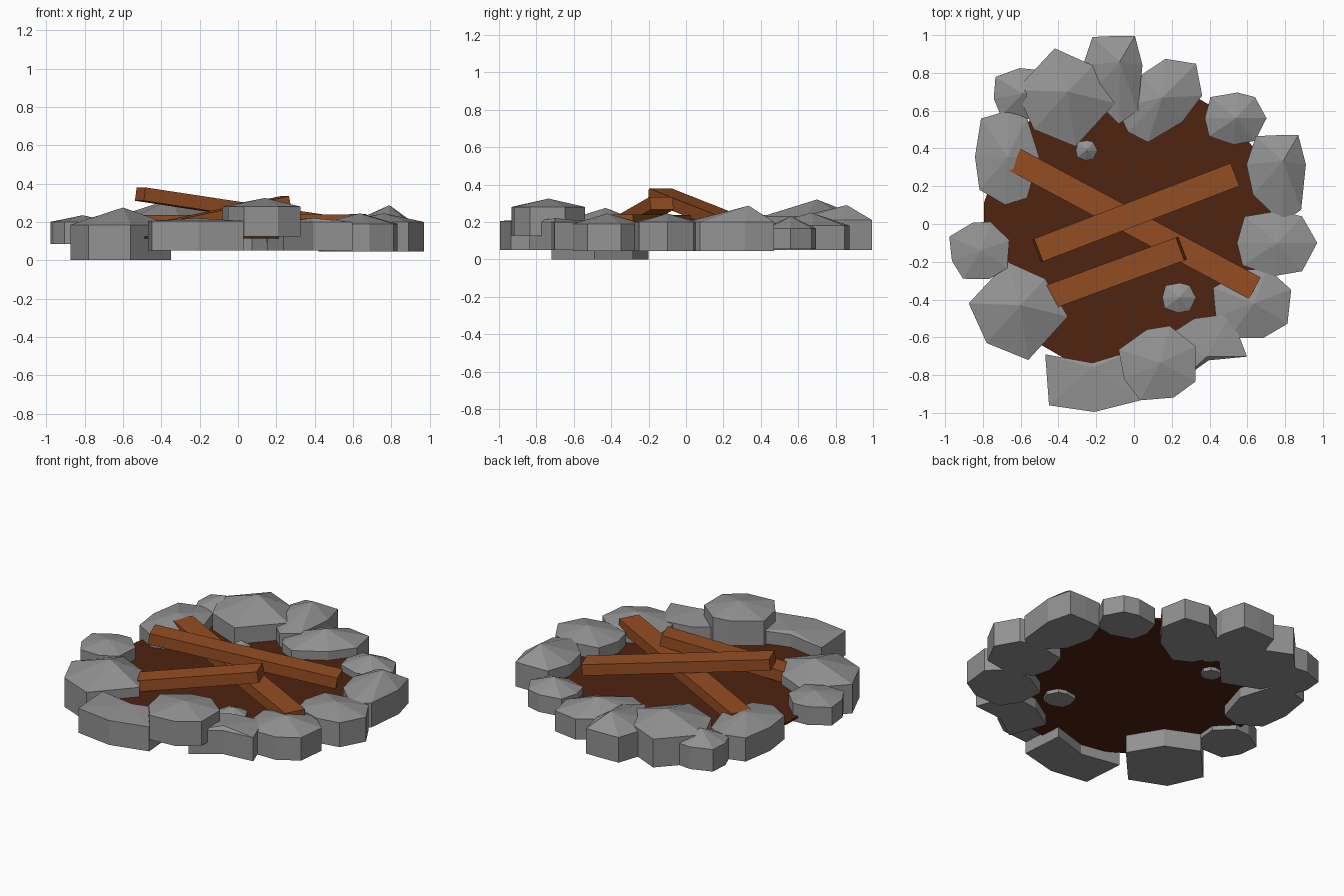
import bpy, bmesh, math
from mathutils import Vector

if "Cube" in bpy.data.objects:
    bpy.data.objects.remove(bpy.data.objects["Cube"])


def material(name, rgb):
    m = bpy.data.materials.new(name)
    m.diffuse_color = (*rgb, 1)
    m.use_nodes = True
    m.node_tree.nodes["Principled BSDF"].inputs["Base Color"].default_value = m.diffuse_color
    return m


STONE = material("grey stone", (0.29, 0.29, 0.29))
WOOD = material("brown wood", (0.30, 0.075, 0.016))
SOIL = material("dark soil", (0.08, 0.017, 0.005))


def finish(bm, name, mat):
    bmesh.ops.recalc_face_normals(bm, faces=bm.faces)
    me = bpy.data.meshes.new(name)
    bm.to_mesh(me)
    bm.free()
    me.materials.append(mat)
    ob = bpy.data.objects.new(name, me)
    bpy.context.collection.objects.link(ob)
    return ob


# Stone outlines, each with the local position of its peak
COBBLE = ([(-.175, .14), (.01, .17), (.13, .14), (.21, 0), (.13, -.15),
           (-.015, -.175), (-.185, -.12), (-.215, 0)], (0, 0))
BOULDER = ([(-.275, .01), (-.07, .23), (.13, .14), (.25, -.06),
            (.04, -.29), (-.18, -.2)], (0, 0))
WEDGE = ([(-.11, .15), (0, .155), (.115, .155), (.155, 0), (.13, -.24),
          (.03, -.31), (-.125, -.16), (-.16, 0)], (.035, .02))
SLAB = ([(-.25, .14), (-.23, -.13), (.01, -.165), (.25, -.105),
         (.23, .165), (0, .095)], (0, .07))


def stone(name, shape, x, y, base, rim, top, sx=1, sy=1, turn=0):
    """Upright walls around an outline, closed by a low faceted peak."""
    c, s = math.cos(math.radians(turn)), math.sin(math.radians(turn))

    def place(p, z):
        u, v = p[0] * sx, p[1] * sy
        return (x + u * c - v * s, y + u * s + v * c, z)

    outline, peak = shape
    bm = bmesh.new()
    low = [bm.verts.new(place(p, base)) for p in outline]
    high = [bm.verts.new(place(p, rim)) for p in outline]
    tip = bm.verts.new(place(peak, top))
    bm.faces.new(low)
    n = len(outline)
    for i in range(n):
        j = (i + 1) % n
        bm.faces.new((low[i], low[j], high[j], high[i]))
        bm.faces.new((high[i], high[j], tip))
    return finish(bm, name, STONE)


# Ring of stones
stone("boulder_front_left", BOULDER, -.60, -.43, 0, .185, .275)
stone("boulder_back_left", BOULDER, -.35, .70, .05, .23, .32)
stone("wedge_back", WEDGE, -.11, .84, .05, .21, .29)
stone("wedge_right", WEDGE, .755, .315, .045, .20, .287)
stone("slab_front", SLAB, -.22, -.83, .05, .205, .22)
stone("slab_front_right", SLAB, .37, -.64, .05, .20, .22, .8, .9, 197)
stone("cobble_back", COBBLE, .15, .67, .05, .18, .25, 1.2, .95, 45)
stone("cobble_back_right", COBBLE, .54, .56, .055, .165, .23, .77, .8)
stone("cobble_right", COBBLE, .76, -.10, .045, .20, .245)
stone("cobble_right_front", COBBLE, .635, -.42, .045, .19, .245, 1, 1.08, 20)
stone("cobble_front", COBBLE, .14, -.735, .125, .28, .325, .98, 1.12, 25)
stone("cobble_left", COBBLE, -.81, -.14, .085, .20, .235, .76, .9, 20)
stone("cobble_left_back", COBBLE, -.67, .355, .05, .20, .25, .8, 1.45)
stone("cobble_far_left", COBBLE, -.59, .69, .05, .19, .255, .72, .8, 10)

# Loose pebbles on the soil
stone("pebble_back", COBBLE, -.25, .39, .09, .14, .175, .27, .31)
stone("pebble_front", COBBLE, .24, -.39, .09, .145, .18, .42, .46)

# Thin soil bed inside the ring
bm = bmesh.new()
bmesh.ops.create_cone(bm, cap_ends=True, segments=18, radius1=.785,
                      radius2=.785, depth=.012)
bed = finish(bm, "soil_bed", SOIL)
bed.location = (-.02, -.02, .119)


# Crossed logs, square-cut beams between two end points
def log(name, a, b, width=.13, height=.07):
    a, b = Vector(a), Vector(b)
    axis = b - a
    side = axis.cross(Vector((0, 0, 1))).normalized()
    up = side.cross(axis).normalized()
    bm = bmesh.new()
    bmesh.ops.create_cube(bm, size=1)
    for v in bm.verts:
        u, w, h = v.co
        v.co = (a + b) / 2 + axis * u + side * w * width + up * h * height
    return finish(bm, name, WOOD)


log("log_ground", (-.63, .34, .20), (.64, -.34, .205))
log("log_high_left", (-.51, -.14, .345), (.53, .26, .187))
log("log_high_right", (-.51, -.41, .14), (.25, -.13, .30))
